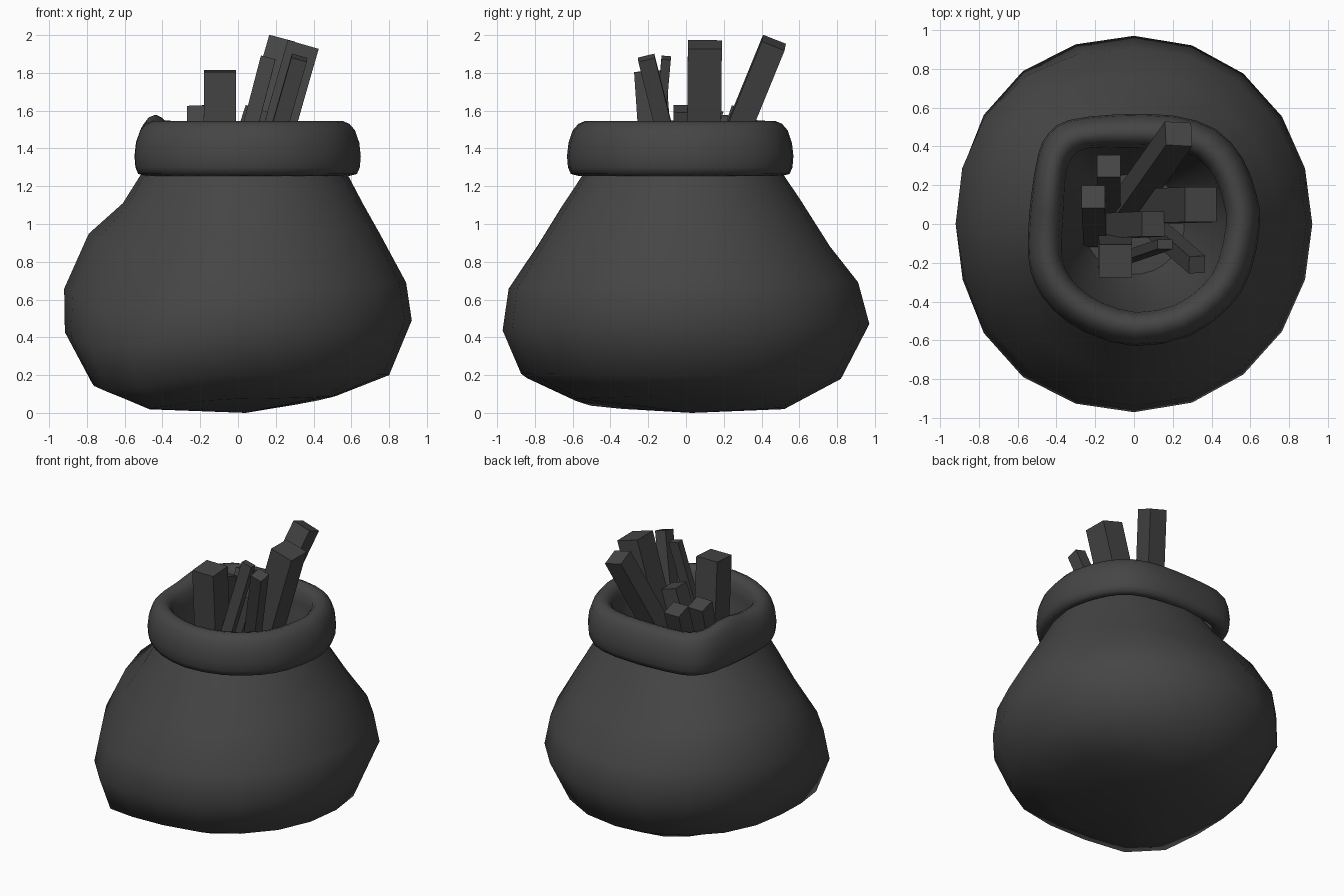
import bpy, bmesh, math
from mathutils import Vector

if "Cube" in bpy.data.objects:
    bpy.data.objects.remove(bpy.data.objects["Cube"])

# Charcoal material shared by all parts
DARK = bpy.data.materials.new("charcoal")
DARK.diffuse_color = (.06, .06, .06, 1)
DARK.use_nodes = True
DARK.node_tree.nodes["Principled BSDF"].inputs["Base Color"].default_value = DARK.diffuse_color


def loft(name, rings, cap_point=None, fill_end=False, angle=60):
    """Skin closed rings of points in order, optionally closing the last one."""
    bm = bmesh.new()
    loops = [[bm.verts.new(p) for p in ring] for ring in rings]
    n = len(loops[0])
    for a, b in zip(loops, loops[1:]):
        for i in range(n):
            j = (i + 1) % n
            bm.faces.new((a[i], b[i], b[j], a[j]))
    last = loops[-1]
    if cap_point:
        tip = bm.verts.new(cap_point)
        for i in range(n):
            bm.faces.new((last[i], tip, last[(i + 1) % n]))
    if fill_end:
        bm.faces.new(last)
    bmesh.ops.recalc_face_normals(bm, faces=bm.faces)
    me = bpy.data.meshes.new(name)
    bm.to_mesh(me)
    bm.free()
    me.materials.append(DARK)
    ob = bpy.data.objects.new(name, me)
    bpy.context.collection.objects.link(ob)
    bpy.ops.object.select_all(action='DESELECT')
    ob.select_set(True)
    bpy.context.view_layer.objects.active = ob
    bpy.ops.object.shade_smooth_by_angle(angle=math.radians(angle))
    return ob


# Sack body: a (radius, height) profile for each side, blended around the axis
LEFT = [(.49, 1.3), (.61, 1.11), (.79, .95), (.92, .66), (.915, .43), (.77, .16), (.45, .02)]
RIGHT = [(.56, 1.3), (.66, 1.11), (.75, .95), (.89, .69), (.92, .49), (.80, .20), (.52, .09)]
FRONT = [(.52, 1.3), (.66, 1.09), (.78, .90), (.94, .66), (.97, .44), (.87, .21), (.60, .075)]
BACK = [(.49, 1.3), (.61, 1.12), (.76, .88), (.91, .69), (.97, .47), (.82, .18), (.52, .02)]
# Sag at the front left corner and bulge at the back left: (radius, height) offsets
SAG = [(0, 0), (0, -.04), (-.03, -.09), (-.02, -.10), (.02, -.09), (.07, -.07), (.1, -.02)]
BULGE = [(0, 0), (0, .03), (.04, .05), (.03, .04), (.02, .02), (0, 0), (0, 0)]
SEGS = 20


def near(a, degrees):
    d = (math.degrees(a) - degrees + 180) % 360 - 180
    return math.exp(-(d / 25) ** 2)


body = []
for l, r, f, b, sag, bulge in zip(LEFT, RIGHT, FRONT, BACK, SAG, BULGE):
    ring = []
    for i in range(SEGS):
        a = 2 * math.pi * i / SEGS
        c, s = math.cos(a), math.sin(a)
        px, py = (r if c > 0 else l), (b if s > 0 else f)
        rad = (abs(c / px[0]) ** 2.05 + abs(s / py[0]) ** 2.05) ** (-1 / 2.05)
        z = c * c * px[1] + s * s * py[1]
        w1, w2 = near(a, 225), near(a, 135)
        rad += w1 * sag[0] + w2 * bulge[0]
        z += w1 * sag[1] + w2 * bulge[1]
        ring.append((rad * c, rad * s, max(z, .015)))
    body.append(ring)
loft("sack_body", body, cap_point=(.04, .03, 0), angle=80)

# Rolled rim: lopsided outline swept with a rounded section, then the inner lining
OUTLINE = [(.65, .0), (.63, .16), (.56, .34), (.42, .49), (.2, .56), (-.1, .565), (-.34, .535),
           (-.44, .47), (-.495, .36), (-.53, .15), (-.545, -.02), (-.545, -.18), (-.51, -.31),
           (-.42, -.44), (-.25, -.56), (0, -.63), (.28, -.58), (.49, -.43), (.6, -.25)]
CENTRE = Vector((.05, -.03))


def smooth_closed(points, steps=2):
    pts = [Vector(p) for p in points]
    n, out = len(pts), []
    for i in range(n):
        p0, p1, p2, p3 = (pts[(i + k) % n] for k in (-1, 0, 1, 2))
        for k in range(steps):
            t = k / steps
            out.append(.5 * (2 * p1 + (p2 - p0) * t + (2 * p0 - 5 * p1 + 4 * p2 - p3) * t * t
                             + (3 * p1 - p0 - 3 * p2 + p3) * t ** 3))
    return out


outline = smooth_closed(OUTLINE)
SECTION = [(.12, 1.29), (.06, 1.255), (.02, 1.265), (.005, 1.30), (0, 1.36), (.008, 1.43),
           (.03, 1.495), (.06, 1.53), (.095, 1.545), (.13, 1.535), (.16, 1.50), (.175, 1.43),
           (.18, 1.35)]
rim = []
for inset, z in SECTION:
    ring = []
    for p in outline:
        d = p - CENTRE
        q = CENTRE + d * (1 - inset / d.length)
        lift = .045 * math.exp(-((p - Vector((-.52, .2))).length / .17) ** 2)
        lift *= max(0, (z - 1.3) / .245) * max(0, 1 - inset / .18) ** .3
        ring.append((q.x, q.y, z + lift))
    rim.append(ring)
floor = []
for p in outline:
    d = (p - CENTRE).normalized() * .26
    floor.append((d.x, d.y, .92))
rim.append(floor)
loft("rolled_rim_and_lining", rim, fill_end=True, angle=60)


# Square sticks leaning in the opening: tip, foot, width, depth
STICKS = [((-.095, -.19, 1.81), (-.1, -.13, .92), .17, .17),
          ((.10, 0, 1.61), (-.12, -.01, .92), .125, .13),
          ((-.13, .30, 1.61), (-.13, .07, .92), .12, .12),
          ((-.21, .14, 1.61), (-.2, -.06, .92), .12, .12),
          ((.23, .465, 1.96), (-.07, .04, .92), .14, .13),
          ((.345, .10, 1.95), (.05, .09, .92), .17, .18),
          ((.16, -.105, 1.88), (-.09, -.19, .92), .08, .05),
          ((.325, -.21, 1.88), (.05, .03, .92), .085, .09)]
for k, (tip, foot, w, d) in enumerate(STICKS):
    tip, foot = Vector(tip), Vector(foot)
    axis = tip - foot
    bpy.ops.mesh.primitive_cube_add(size=1, location=(tip + foot) / 2)
    ob = bpy.context.object
    ob.name = f"stick_{k + 1}"
    ob.scale = (w, d, axis.length)
    ob.rotation_euler = Vector((0, 0, 1)).rotation_difference(axis).to_euler()
    ob.data.materials.append(DARK)
